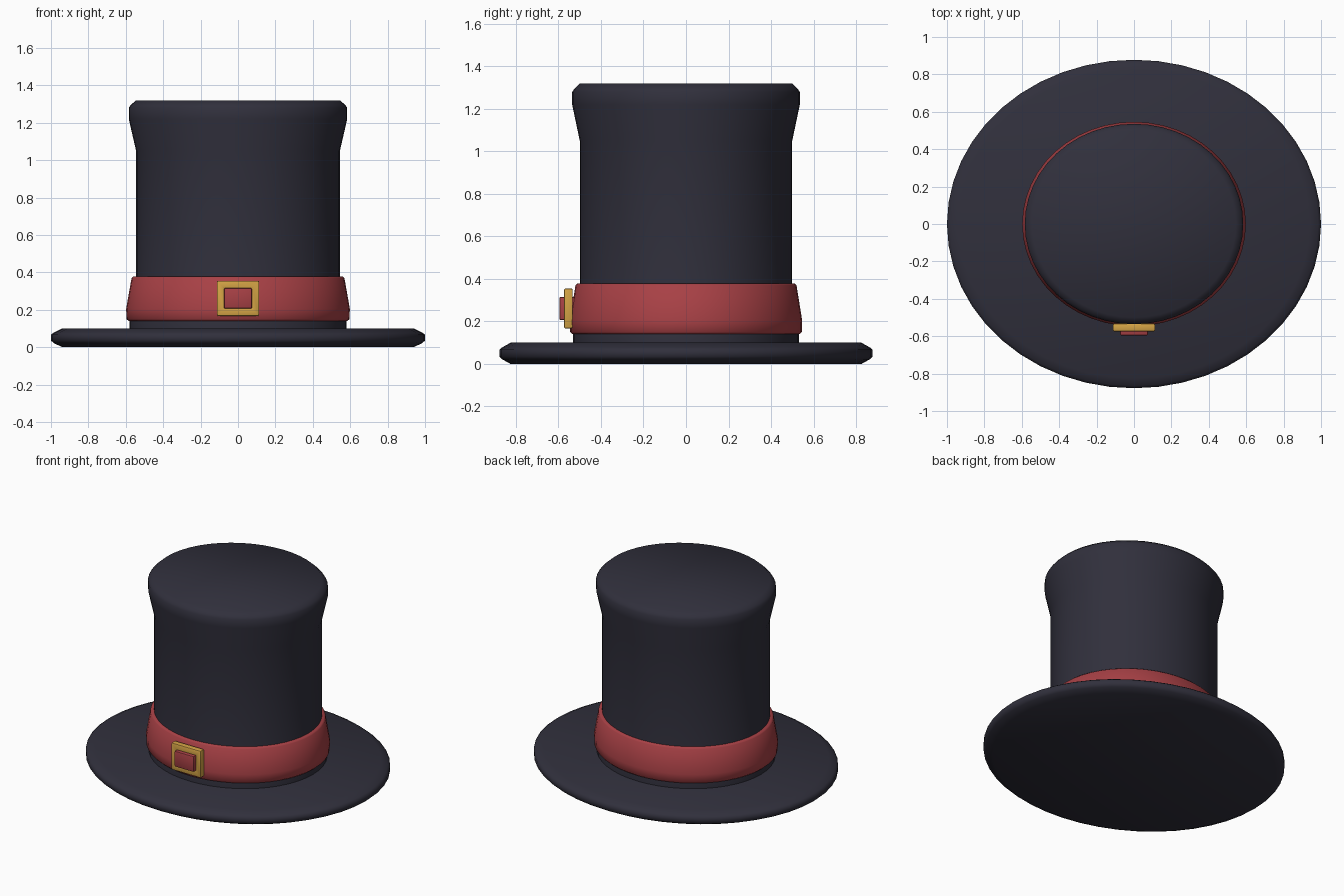
import bpy, bmesh, math

if "Cube" in bpy.data.objects:
    bpy.data.objects.remove(bpy.data.objects["Cube"])

def material(name, rgb):
    m = bpy.data.materials.new(name)
    m.diffuse_color = (*rgb, 1)
    m.use_nodes = True
    m.node_tree.nodes["Principled BSDF"].inputs["Base Color"].default_value = m.diffuse_color
    return m

FELT = material("dark felt", (0.030, 0.029, 0.045))
RED = material("red ribbon", (0.39, 0.052, 0.060))
GOLD = material("gold metal", (0.66, 0.37, 0.060))
SIDES = 48

def finish(bm, name, mat, angle=60):
    bmesh.ops.recalc_face_normals(bm, faces=bm.faces)
    me = bpy.data.meshes.new(name)
    bm.to_mesh(me)
    bm.free()
    me.materials.append(mat)
    me.shade_smooth()
    me.set_sharp_from_angle(angle=math.radians(angle))
    ob = bpy.data.objects.new(name, me)
    bpy.context.collection.objects.link(ob)
    return ob

def lathe(name, profile, aspect, mat, closed=False):
    """Oval turned shape from (x radius, z) points; capped, or closed into a ring."""
    bm = bmesh.new()
    rings = []
    for r, z in profile:
        rings.append([bm.verts.new((r * math.cos(a), r * aspect * math.sin(a), z))
                      for a in (2 * math.pi * i / SIDES for i in range(SIDES))])
    pairs = list(zip(rings, rings[1:]))
    if closed:
        pairs.append((rings[-1], rings[0]))
    else:
        bm.faces.new(rings[0])
        bm.faces.new(rings[-1])
    for lo, hi in pairs:
        for i in range(SIDES):
            j = (i + 1) % SIDES
            bm.faces.new((lo[i], lo[j], hi[j], hi[i]))
    return finish(bm, name, mat)

def bevel_all(bm, width):
    edges = [e for e in bm.edges if e.calc_face_angle(0) > 0.5]
    bmesh.ops.bevel(bm, geom=edges, offset=width, segments=2, profile=0.5, affect='EDGES')

# Brim
lathe("brim", [(0.94, 0), (0.985, 0.022), (1.0, 0.035), (1.0, 0.067),
               (0.985, 0.078), (0.94, 0.10)], 0.878, FELT)

# Crown, flared at the foot and at the top
lathe("crown", [(0.58, 0.08), (0.58, 0.14), (0.565, 0.21), (0.545, 0.36), (0.545, 1.05),
                (0.584, 1.22), (0.584, 1.28), (0.573, 1.295), (0.545, 1.32)],
      0.917, FELT)

# Ribbon band around the foot of the crown
lathe("ribbon_band", [(0.53, 0.14), (0.585, 0.14), (0.596, 0.15), (0.598, 0.205),
                      (0.569, 0.37), (0.560, 0.378), (0.53, 0.378)], 0.914, RED, closed=True)

# Buckle frame with an open middle
bm = bmesh.new()
loops = []
for y in (-0.574, -0.533):
    for hx, hz in ((0.113, 0.094), (0.073, 0.053)):
        loops.append([bm.verts.new((sx * hx, y, 0.261 + sz * hz))
                      for sx, sz in ((-1, -1), (1, -1), (1, 1), (-1, 1))])
fo, fi, bo, bi = loops
for a, b in ((fo, fi), (fi, bi), (bi, bo), (bo, fo)):
    for i in range(4):
        j = (i + 1) % 4
        bm.faces.new((a[i], a[j], b[j], b[i]))
bmesh.ops.recalc_face_normals(bm, faces=bm.faces)
bevel_all(bm, 0.007)
finish(bm, "buckle_frame", GOLD, 40)

# Red plate filling the buckle and standing slightly proud
bm = bmesh.new()
bmesh.ops.create_cube(bm, size=1)
for v in bm.verts:
    v.co = (v.co.x * 0.15, -0.56 + v.co.y * 0.072, 0.261 + v.co.z * 0.11)
bevel_all(bm, 0.008)
finish(bm, "buckle_centre", RED, 40)
